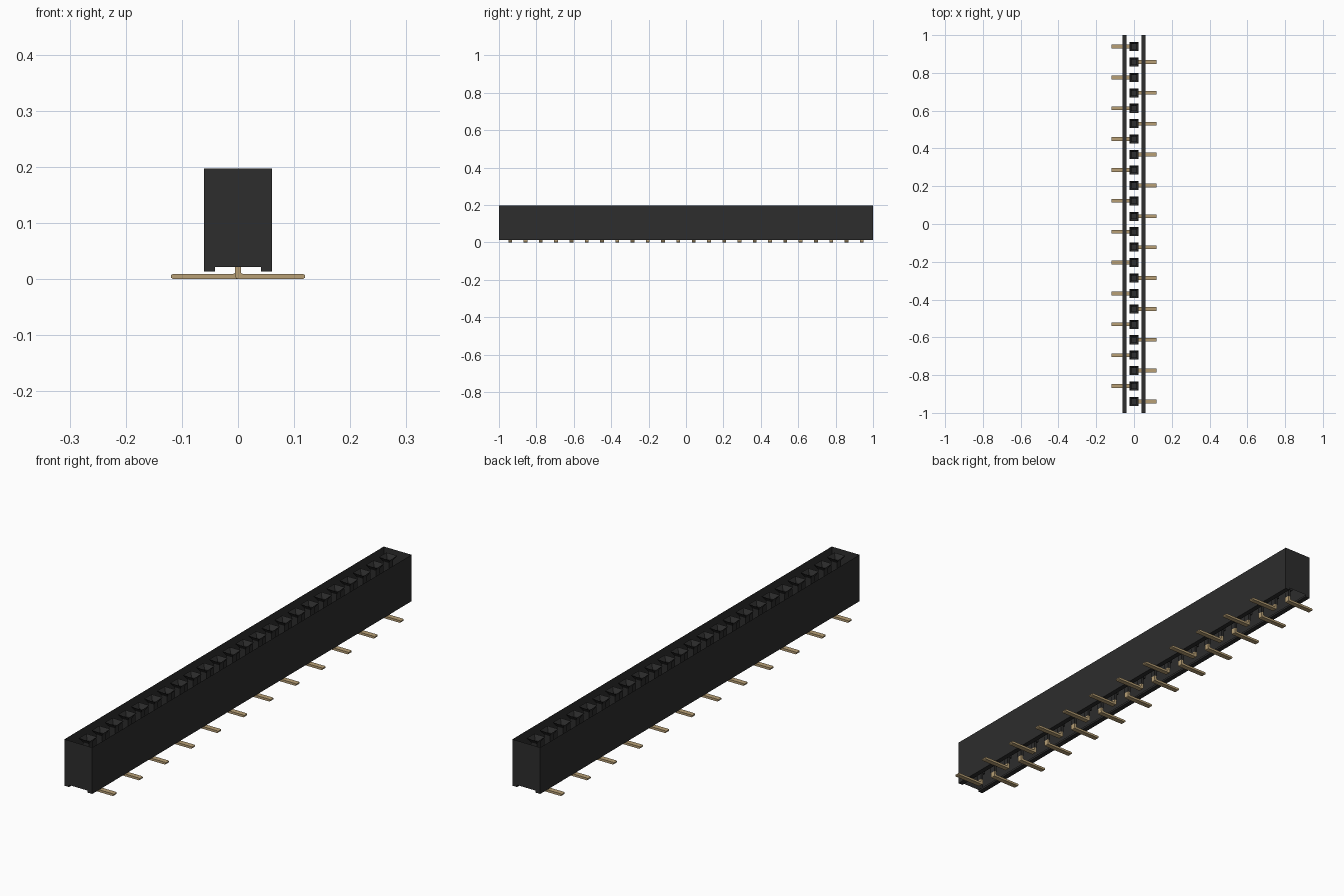
import bpy, bmesh

cube = bpy.data.objects.get("Cube")
if cube:
    bpy.data.objects.remove(cube, do_unlink=True)

COUNT, PITCH = 24, 0.0817
HALF, FOOT, LEN = 0.061, 0.041, 1.0
TOP, CEIL, BASE = 0.197, 0.021, 0.013


def material(name, color):
    m = bpy.data.materials.new(name)
    m.use_nodes = True
    m.diffuse_color = color
    m.node_tree.nodes["Principled BSDF"].inputs["Base Color"].default_value = color
    return m


black = material("black plastic", (0.026, 0.026, 0.026, 1))
gold = material("dull gold", (0.48, 0.35, 0.18, 1))


def make(name, bm, mat):
    mesh = bpy.data.meshes.new(name)
    bm.to_mesh(mesh)
    bm.free()
    mesh.materials.append(mat)
    obj = bpy.data.objects.new(name, mesh)
    bpy.context.collection.objects.link(obj)
    return obj


def loop(bm, pts):
    return [bm.verts.new(p) for p in pts]


def bridge(bm, a, b, closed=True):
    n = len(a)
    for i in range(n if closed else n - 1):
        j = (i + 1) % n
        bm.faces.new((a[i], a[j], b[j], b[i]))


def rect(bm, y, z, hx, hy):
    return loop(bm, [(-hx, y - hy, z), (hx, y - hy, z), (hx, y + hy, z), (-hx, y + hy, z)])


# Housing: open shell with two feet along the underside
profile = [(-FOOT, CEIL), (-FOOT, BASE), (-HALF, BASE), (-HALF, TOP),
           (HALF, TOP), (HALF, BASE), (FOOT, BASE), (FOOT, CEIL)]
bm = bmesh.new()
front = loop(bm, [(x, -LEN, z) for x, z in profile])
back = loop(bm, [(x, LEN, z) for x, z in profile])
for side in (slice(0, 4), slice(4, 8)):
    bridge(bm, front[side], back[side], closed=False)
bm.faces.new(front)
bm.faces.new(back[::-1])
bmesh.ops.recalc_face_normals(bm, faces=bm.faces)
make("housing", bm, black)

# Pin sockets: funnel mouth, square well, floor
bm = bmesh.new()
for i in range(COUNT):
    y = (i - (COUNT - 1) / 2) * PITCH
    rings = [rect(bm, y, z, h, h) for z, h in ((TOP, 0.024), (0.18, 0.013), (0.05, 0.013))]
    for upper, lower in zip(rings, rings[1:]):
        bridge(bm, lower, upper)
    bm.faces.new(rings[-1])
    for f in bm.faces:
        f.normal_update()
    # narrow slot carrying the pin down through the underside
    bridge(bm, rect(bm, y, CEIL, 0.006, 0.011), rect(bm, y, 0.05, 0.006, 0.011))
for f in bm.faces:
    f.normal_update()
make("sockets", bm, black)

# Bent contact pins, alternating left and right
bend = [(-0.005, 0.05), (-0.005, 0.005), (-0.003, 0.001), (0.0, 0.0), (0.116, 0.0),
        (0.119, 0.002), (0.119, 0.007), (0.116, 0.009), (0.009, 0.009),
        (0.006, 0.01), (0.005, 0.013), (0.005, 0.05)]
bm = bmesh.new()
for i in range(COUNT):
    y = (i - (COUNT - 1) / 2) * PITCH
    s = 1 if i % 2 == 0 else -1
    a = loop(bm, [(s * x, y - 0.01, z) for x, z in bend])
    b = loop(bm, [(s * x, y + 0.01, z) for x, z in bend])
    bridge(bm, a, b)
    bm.faces.new(a)
    bm.faces.new(b[::-1])
bmesh.ops.recalc_face_normals(bm, faces=bm.faces)
make("contact_pins", bm, gold)
